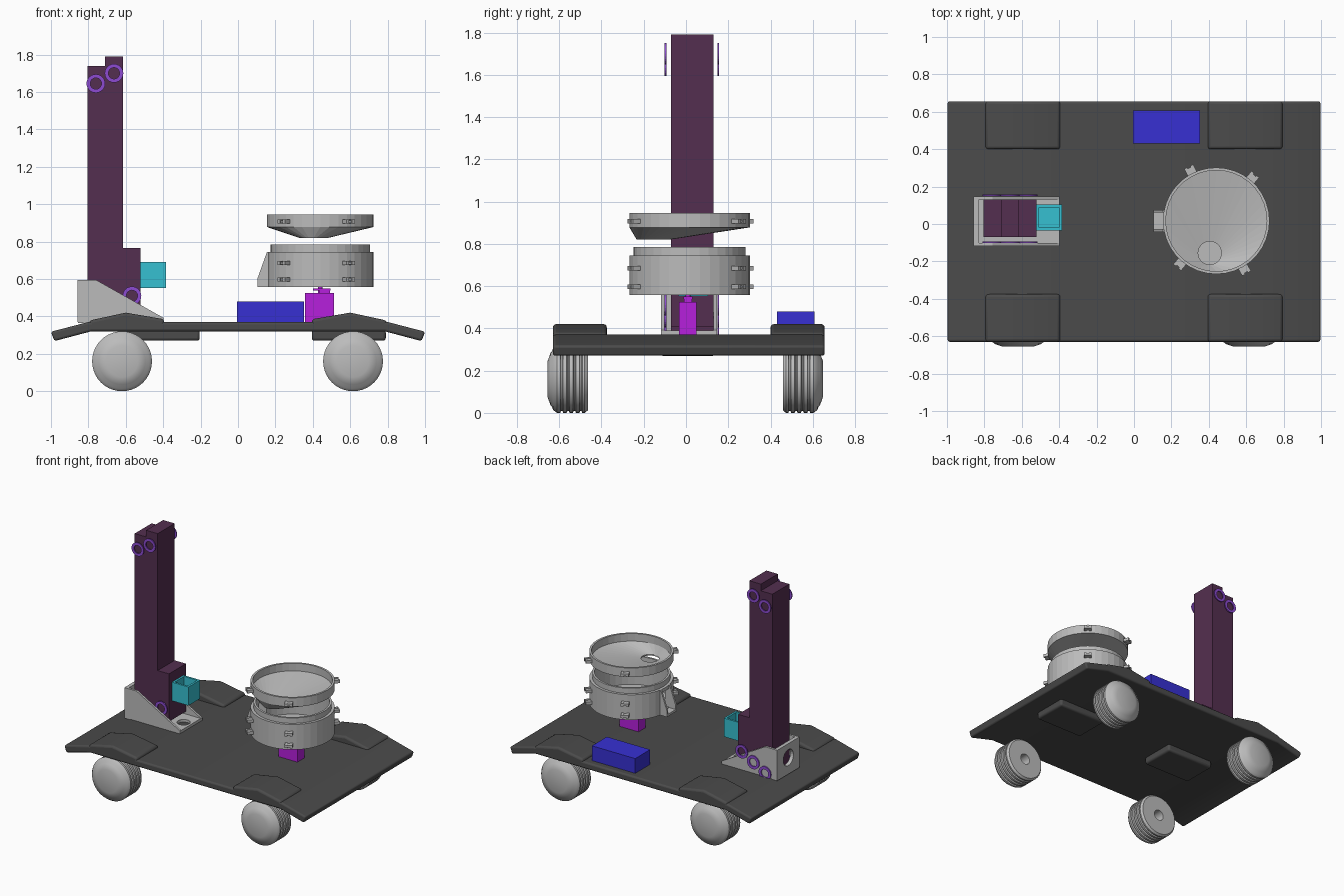
import bpy, bmesh, math
from mathutils import Vector

if "Cube" in bpy.data.objects:
    bpy.data.objects.remove(bpy.data.objects["Cube"])


def material(name, rgb):
    m = bpy.data.materials.new(name)
    m.diffuse_color = (*rgb, 1)
    m.use_nodes = True
    m.node_tree.nodes["Principled BSDF"].inputs["Base Color"].default_value = m.diffuse_color
    return m


GREY = material("light grey", (0.50, 0.50, 0.50))
DARK = material("charcoal", (0.07, 0.07, 0.07))
PLUM = material("dark plum", (0.088, 0.028, 0.08))
VIOLET = material("violet", (0.27, 0.07, 0.65))
BLUE = material("blue", (0.038, 0.03, 0.65))
CYAN = material("cyan", (0.037, 0.53, 0.64))
MAGENTA = material("magenta", (0.47, 0.014, 0.72))


def finish(name, bm, mat, loc=(0, 0, 0), rot=(0, 0, 0), bevel=0, smooth=False):
    bmesh.ops.recalc_face_normals(bm, faces=bm.faces)
    me = bpy.data.meshes.new(name)
    bm.to_mesh(me)
    bm.free()
    me.materials.append(mat)
    ob = bpy.data.objects.new(name, me)
    bpy.context.collection.objects.link(ob)
    ob.location, ob.rotation_euler = loc, rot
    if bevel:
        b = ob.modifiers.new("bevel", "BEVEL")
        b.width, b.segments, b.limit_method = bevel, 3, "ANGLE"
        b.angle_limit = math.radians(40)
    if smooth:
        bpy.ops.object.select_all(action="DESELECT")
        ob.select_set(True)
        bpy.context.view_layer.objects.active = ob
        bpy.ops.object.shade_smooth_by_angle(angle=math.radians(35))
    return ob


def prism(name, pts, y0, y1, mat, **kw):
    """Extrude an xz outline from y0 to y1."""
    bm = bmesh.new()
    face = bm.faces.new([bm.verts.new((x, y0, z)) for x, z in pts])
    new = bmesh.ops.extrude_face_region(bm, geom=[face])["geom"]
    verts = [v for v in new if isinstance(v, bmesh.types.BMVert)]
    bmesh.ops.translate(bm, verts=verts, vec=(0, y1 - y0, 0))
    return finish(name, bm, mat, **kw)


def box(name, x, y, z, mat, **kw):
    pts = [(x[0], z[0]), (x[1], z[0]), (x[1], z[1]), (x[0], z[1])]
    return prism(name, pts, y[0], y[1], mat, **kw)


def loft(name, rings, mat, n=36, loop=False, **kw):
    """Bridge circles (radius, z, cx, cy); cap the ends unless looped."""
    bm = bmesh.new()
    loops = []
    for r, z, *c in rings:
        cx, cy = c or (0, 0)
        loops.append([bm.verts.new((cx + r * math.cos(2 * math.pi * i / n),
                                    cy + r * math.sin(2 * math.pi * i / n), z)) for i in range(n)])
    pairs = list(zip(loops, loops[1:]))
    if loop:
        pairs.append((loops[-1], loops[0]))
    else:
        bm.faces.new(loops[0])
        bm.faces.new(loops[-1])
    for a, b in pairs:
        for i in range(n):
            j = (i + 1) % n
            bm.faces.new((a[i], a[j], b[j], b[i]))
    return finish(name, bm, mat, **kw)


def cut(ob, cutter):
    m = ob.modifiers.new("cut", "BOOLEAN")
    m.object, m.operation, m.solver = cutter, "DIFFERENCE", "EXACT"
    bpy.context.view_layer.update()
    bpy.ops.object.select_all(action="DESELECT")
    bpy.context.view_layer.objects.active = ob
    ob.select_set(True)
    bpy.ops.object.modifier_apply(modifier=m.name)
    bpy.data.objects.remove(cutter)


# Chassis plate with drooping ends
half = [(0.80, 0.37), (1.0, 0.318), (0.982, 0.268), (0.785, 0.32)]
outline = half + [(-x, z) for x, z in reversed(half)]
prism("chassis_plate", outline, -0.63, 0.656, DARK, bevel=0.012, smooth=True)

# Wheel bumps on the plate and pads under it
for sx, side in ((-1, "left"), (1, "right")):
    pts = [(sx * x, z) for x, z in ((0.395, 0.33), (0.395, 0.385), (0.60, 0.42), (0.795, 0.378), (0.795, 0.33))]
    prism("front_bump_" + side, pts, -0.63, -0.375, DARK, bevel=0.015, smooth=True)
    prism("rear_bump_" + side, pts, 0.40, 0.656, DARK, bevel=0.015, smooth=True)
for i, x in enumerate((-0.6, 0.395)):
    box(f"under_pad_{i}", (x, x + 0.395), (-0.125, 0.14), (0.27, 0.33), DARK, bevel=0.015, smooth=True)

# Wheels: domed outside, grooved tread, hole on the inside
profile = [(0.085, 0), (0.125, 0.014), (0.130, 0.02), (0.146, 0.026), (0.16, 0.045)]
for k in range(4):
    y = 0.06 + 0.03 * k
    profile += [(0.16, y), (0.15, y + 0.004), (0.15, y + 0.01), (0.16, y + 0.014)]
profile += [(0.16, 0.175), (0.148, 0.19), (0.04, 0.19), (0.04, 0.10)]
for x in (-0.62, 0.615):
    for y, a, end in ((-0.655, -math.pi / 2, "front"), (0.648, math.pi / 2, "rear")):
        loft(f"{end}_wheel", profile, GREY, n=40, loc=(x, y, 0.16), rot=(a, 0, 0), smooth=True)

# Lift tower bars
box("tower_bar_rear", (-0.805, -0.71), (-0.07, 0.13), (0.39, 1.74), PLUM)
box("tower_bar_middle", (-0.71, -0.615), (-0.07, 0.13), (0.39, 1.79), PLUM)
box("tower_bar_carriage", (-0.615, -0.522), (-0.07, 0.13), (0.41, 0.767), PLUM)

# Pulley rings on both sides
for x, z in ((-0.76, 1.645), (-0.663, 1.70), (-0.567, 0.51), (-0.663, 0.455), (-0.76, 0.40)):
    for y in (-0.097, 0.153):
        loft("pulley_ring", [(0.05, -0.004), (0.05, 0.004), (0.03, 0.004), (0.03, -0.004)], VIOLET,
             n=24, loop=True, loc=(x, y, z), rot=(math.pi / 2, 0, 0))

# Tower bracket
side = [(-0.857, 0.37), (-0.857, 0.594), (-0.757, 0.594), (-0.398, 0.392), (-0.398, 0.37)]
prism("bracket_side_front", side, -0.118, -0.102, GREY)
prism("bracket_side_rear", side, 0.131, 0.147, GREY)
floor = box("bracket_floor", (-0.856, -0.399), (-0.117, 0.146), (0.365, 0.39), GREY)
cut(floor, loft("floor_cutter", [(0.045, 0.3), (0.045, 0.5)], GREY, n=24, loc=(-0.46, 0.015, 0)))
back = box("bracket_back", (-0.857, -0.83), (-0.11, 0.14), (0.37, 0.594), GREY)
cut(back, loft("back_cutter", [(0.06, -0.1), (0.06, 0.1)], GREY, n=24,
               loc=(-0.84, 0.015, 0.49), rot=(0, math.pi / 2, 0)))

# Open scoop on the carriage
scoop = box("scoop", (-0.522, -0.385), (-0.035, 0.103), (0.553, 0.692), CYAN)
cut(scoop, box("scoop_cutter", (-0.507, -0.4), (-0.02, 0.088), (0.57, 0.8), CYAN))

# Battery and motor
box("battery", (-0.005, 0.353), (0.43, 0.607), (0.365, 0.48), BLUE)
box("motor_body", (0.358, 0.513), (-0.032, 0.05), (0.365, 0.525), MAGENTA)
box("motor_cap", (0.435, 0.493), (-0.01, 0.028), (0.52, 0.54), MAGENTA)
box("motor_horn", (0.40, 0.495), (-0.012, 0.03), (0.538, 0.55), MAGENTA)
loft("motor_shaft", [(0.012, 0.52), (0.012, 0.575)], MAGENTA, n=16, loc=(0.44, 0.009, 0))

# Drum with stepped rim and exit opening
CX, CY = 0.44, 0.017
drum = loft("drum", [(0.285, 0.557), (0.285, 0.745), (0.265, 0.745), (0.265, 0.785),
                     (0.25, 0.785), (0.25, 0.575)], GREY, loc=(CX, CY, 0))
cut(drum, box("exit_cutter", (0.10, 0.23), (-0.028, 0.062), (0.58, 0.72), GREY))

# Exit chute on the drum
chute = [(0.105, 0.558), (0.105, 0.605), (0.155, 0.745), (0.18, 0.745), (0.18, 0.558)]
prism("chute_side_front", chute, -0.042, -0.028, GREY)
prism("chute_side_rear", chute, 0.062, 0.076, GREY)
box("chute_floor", (0.105, 0.2), (-0.03, 0.064), (0.558, 0.575), GREY)

# Off-centre funnel above the drum
HX, HY = -0.035, -0.172
loft("funnel", [(0.285, 0.945), (0.285, 0.878), (0.078, 0.82, HX, HY), (0.062, 0.82, HX, HY),
                (0.062, 0.83, HX, HY), (0.27, 0.888), (0.27, 0.945)], GREY, loop=True, loc=(CX, CY, 0))

# Clamp lugs around drum and funnel
for z in (0.597, 0.685, 0.907):
    for deg in (117, 50, -60, -130):
        a = math.radians(deg)
        kw = dict(loc=(CX, CY, z), rot=(0, 0, a))
        for s in (-1, 1):
            y = sorted((s * 0.009, s * 0.027))
            box("clamp_lug", (0.275, 0.325), y, (-0.011, 0.011), GREY, **kw)
        box("clamp_pin", (0.275, 0.318), (-0.02, 0.02), (-0.007, 0.007), GREY, **kw)
